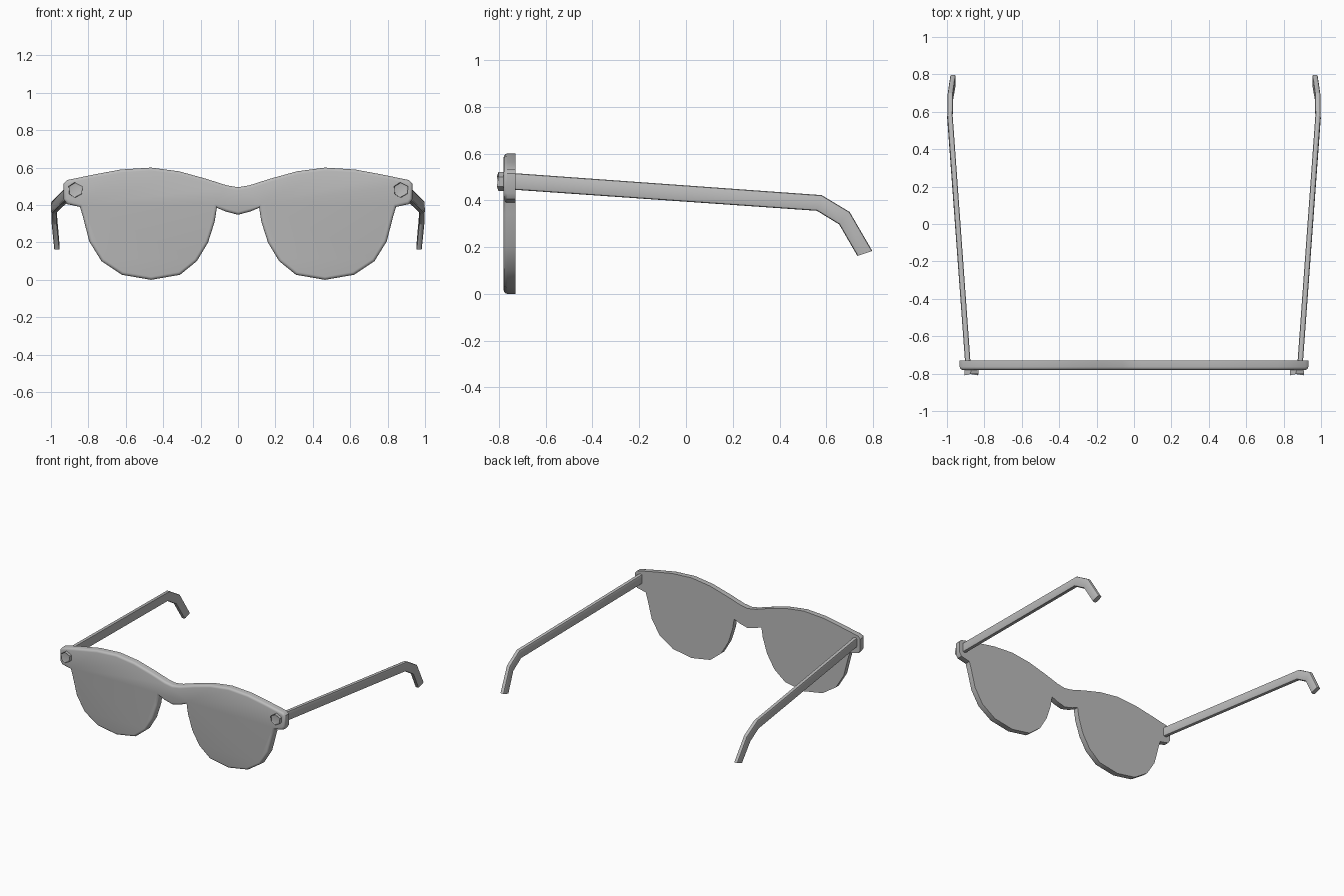
import bpy, bmesh, math
from mathutils import Vector

cube = bpy.data.objects.get("Cube")
if cube:
    bpy.data.objects.remove(cube)

grey = bpy.data.materials.new("plain grey")
grey.use_nodes = True
colour = (0.5, 0.5, 0.5, 1)
grey.diffuse_color = colour
grey.node_tree.nodes["Principled BSDF"].inputs["Base Color"].default_value = colour


def finish(bm, name, angle=35):
    bmesh.ops.recalc_face_normals(bm, faces=bm.faces[:])
    mesh = bpy.data.meshes.new(name)
    bm.to_mesh(mesh)
    bm.free()
    mesh.materials.append(grey)
    obj = bpy.data.objects.new(name, mesh)
    bpy.context.collection.objects.link(obj)
    bpy.ops.object.select_all(action="DESELECT")
    obj.select_set(True)
    bpy.context.view_layer.objects.active = obj
    bpy.ops.object.shade_smooth_by_angle(angle=math.radians(angle))
    return obj


# Front plate: half outline mirrored, thickened, front rim rounded
FRONT, BACK = -0.78, -0.73
half = [(0, .495), (.06, .505), (.17, .54), (.315, .58), (.465, .6), (.625, .59),
        (.77, .563), (.915, .533), (.932, .515), (.932, .43), (.915, .405),
        (.845, .39), (.83, .34), (.795, .205), (.73, .1), (.62, .027), (.465, 0),
        (.31, .027), (.22, .1), (.16, .2), (.125, .31), (.113, .385),
        (.065, .365), (0, .348)]
outline = half + [(-x, z) for x, z in half[-2:0:-1]]
bm = bmesh.new()
face = bm.faces.new([bm.verts.new((x, BACK, z)) for x, z in outline])
extruded = bmesh.ops.extrude_face_region(bm, geom=[face], use_keep_orig=True)
moved = [v for v in extruded["geom"] if isinstance(v, bmesh.types.BMVert)]
bmesh.ops.translate(bm, verts=moved, vec=(0, FRONT - BACK, 0))
rim = [e for e in bm.edges if all(abs(v.co.y - FRONT) < 1e-4 for v in e.verts)]
bmesh.ops.bevel(bm, geom=rim, offset=0.016, segments=3, profile=0.5, affect="EDGES")
finish(bm, "front_plate", 40)

# Temple stations: centre x, top (y, z), bottom (y, z)
stations = [(.889, (-.735, .516), (-.735, .445)), (.984, (.58, .422), (.56, .355)),
            (.982, (.70, .35), (.655, .297)), (.968, (.797, .183), (.733, .162))]
HALF_WIDTH = 0.0145


def build_temple(side, name):
    bm = bmesh.new()
    rings = []
    for x, top, bottom in stations:
        corners = [(-1, top), (1, top), (1, bottom), (-1, bottom)]
        rings.append([bm.verts.new((side * (x + s * HALF_WIDTH), *p)) for s, p in corners])
    for a, b in zip(rings, rings[1:]):
        for i in range(4):
            j = (i + 1) % 4
            bm.faces.new((a[i], a[j], b[j], b[i]))
    bm.faces.new(rings[0])
    bm.faces.new(rings[-1])
    bmesh.ops.recalc_face_normals(bm, faces=bm.faces[:])
    # Round the long edges
    long_edges = [e for a, b in zip(rings, rings[1:])
                  for e in (bm.edges.get((a[i], b[i])) for i in range(4))]
    bmesh.ops.bevel(bm, geom=long_edges, offset=0.009, segments=2, profile=0.5, affect="EDGES")
    finish(bm, name, 25)


# Hexagonal rivet with a rounded front rim
def build_rivet(side, name):
    bm = bmesh.new()
    bmesh.ops.create_cone(bm, cap_ends=True, segments=6, radius1=.041, radius2=.041, depth=.04)
    for v in bm.verts:
        x, y, z = v.co
        v.co = Vector((side * .87 + y, z - .78, x + .48))
        v.co.x, v.co.z = side * .87 + x, .48 + y
    edges = [e for e in bm.edges if all(v.co.y < -.79 for v in e.verts)]
    bmesh.ops.bevel(bm, geom=edges, offset=0.009, segments=2, profile=0.5, affect="EDGES")
    finish(bm, name, 35)


for side, label in ((1, "left"), (-1, "right")):
    build_temple(side, label + "_temple")
    build_rivet(side, label + "_rivet")
